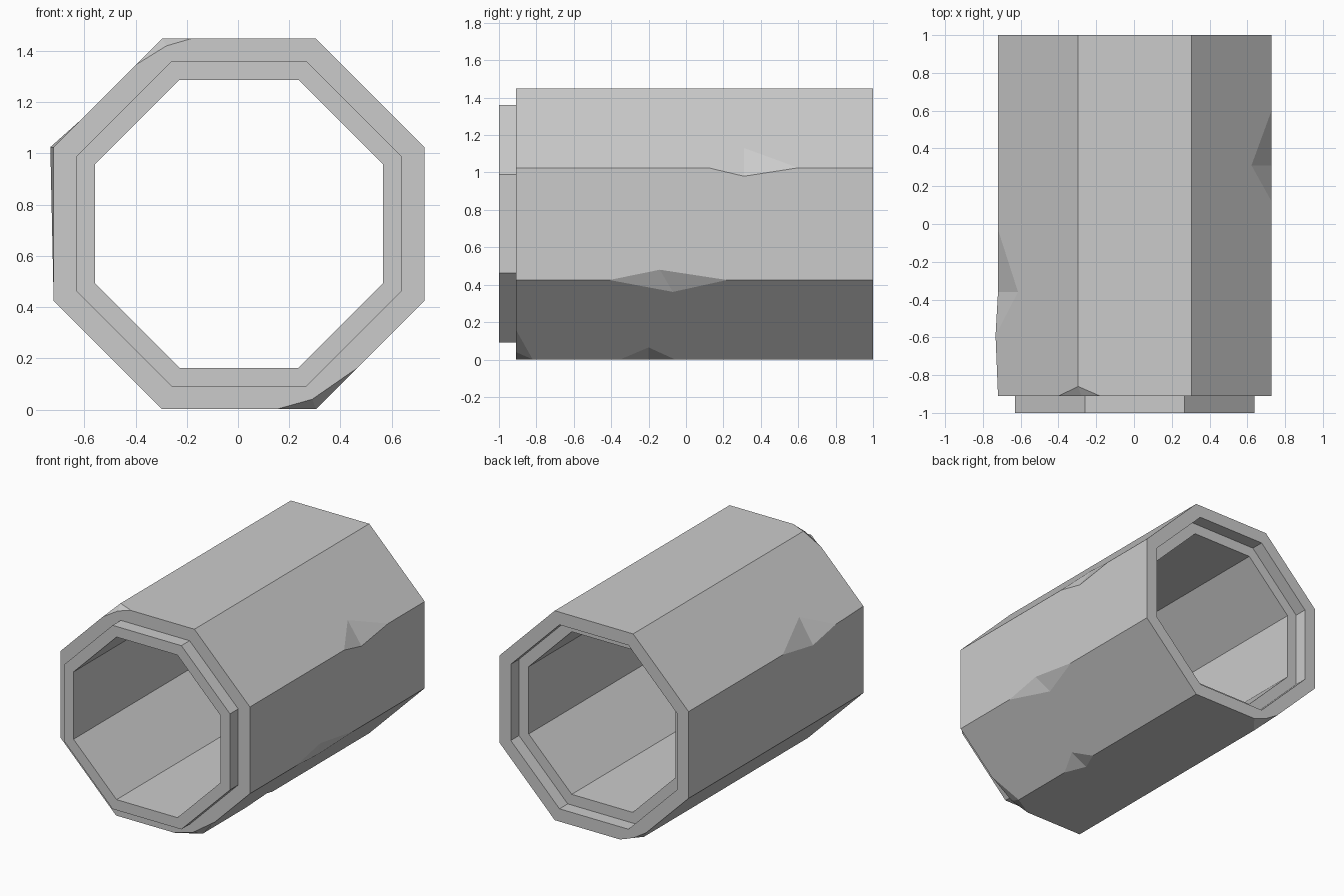
import bpy, bmesh, math
from mathutils import Vector

if "Cube" in bpy.data.objects:
    bpy.data.objects.remove(bpy.data.objects["Cube"])

CX, CZ = 0.004, 0.725          # pipe axis
FRONT, BACK = -0.91, 1.0       # ends of the thick outer body
bm = bmesh.new()
cache = {}


def vert(p):
    """Shared vertex at a position."""
    key = tuple(round(c, 5) for c in p)
    if key not in cache:
        cache[key] = bm.verts.new(p)
    return cache[key]


def face(points):
    bm.faces.new([vert(p) for p in points])


def corner(k, apothem, y):
    a = math.radians(22.5 + 45 * k)
    r = apothem / math.cos(math.radians(22.5))
    return Vector((CX + r * math.cos(a), y, CZ + r * math.sin(a)))


def on_side(k, step, y, d):
    """Point on the side next to long edge k, distance d from it."""
    p, q = corner(k, 0.724, y), corner(k + step, 0.724, y)
    return p + (q - p).normalized() * d


# Chips along the long edges: start y, (y, d) on one side, (y, d) on the other, end y
side_chips = {
    0: (0.12, (0.31, 0.045), (0.31, 0.15), 0.60),
    3: (-0.59, (-0.36, 0.15), (-0.36, 0.06), -0.03),
    6: (-0.35, (-0.20, 0.06), (-0.20, 0.09), -0.06),
    7: (-0.41, (-0.07, 0.09), (-0.14, 0.055), 0.22),
}
# Chips at the end corners: end y, d on each side, y on the edge, middle (x, z)
end_chips = {
    2: (FRONT, 0.115, 0.145, -0.86, (-0.28, 1.42)),
    5: (BACK, 0.14, 0.10, 0.88, (-0.30, 0.04)),
    6: (FRONT, 0.153, 0.225, -0.82, (0.29, 0.04)),
}

prev_path, next_path, front_rim, back_rim = [], [], [], []
for k in range(8):
    rims, pa, pb = {}, [], []
    for end in (FRONT, BACK):
        rims[end] = [corner(k, 0.724, end)]
    ends = {FRONT: ([rims[FRONT][0]],) * 2, BACK: ([rims[BACK][0]],) * 2}
    if k in end_chips:
        y, da, db, ye, (mx, mz) = end_chips[k]
        a, b = on_side(k, -1, y, da), on_side(k, 1, y, db)
        m, e = Vector((mx, y, mz)), corner(k, 0.724, ye)
        rims[y] = [a, m, b]
        ends[y] = ([a, e], [b, e]) if y == FRONT else ([e, a], [e, b])
        face([a, m, e])
        face([m, b, e])
    mid_a, mid_b = [], []
    if k in side_chips:
        y0, sa, sb, y1 = side_chips[k]
        p0, p1 = corner(k, 0.724, y0), corner(k, 0.724, y1)
        if k == 3:
            p0.x -= 0.013      # slight bulge beside this chip
        a, b = on_side(k, -1, *sa), on_side(k, 1, *sb)
        face([p0, a, b])
        face([p1, b, a])
        mid_a, mid_b = [p0, a, p1], [p0, b, p1]
    prev_path.append(ends[FRONT][0] + mid_a + ends[BACK][0])
    next_path.append(ends[FRONT][1] + mid_b + ends[BACK][1])
    front_rim.append(rims[FRONT])
    back_rim.append(rims[BACK])

# Outer sides and the two end rims
for k in range(8):
    n = (k + 1) % 8
    face(next_path[k] + prev_path[n][::-1])
    for rim, apothem, y in ((front_rim, 0.635, FRONT), (back_rim, 0.636, BACK)):
        r0, r1 = rim[k], rim[n]
        face(r0[len(r0) // 2:] + r1[:len(r1) // 2 + 1]
             + [corner(n, apothem, y), corner(k, apothem, y)])

# Front spigot, bore and back socket
rings = [(0.635, FRONT), (0.635, -1.0), (0.562, -1.0),
         (0.562, 0.91), (0.636, 0.91), (0.636, BACK)]
for (ra, ya), (rb, yb) in zip(rings, rings[1:]):
    for k in range(8):
        n = (k + 1) % 8
        face([corner(k, ra, ya), corner(n, ra, ya), corner(n, rb, yb), corner(k, rb, yb)])

bmesh.ops.recalc_face_normals(bm, faces=bm.faces)
mesh = bpy.data.meshes.new("pipe_section")
bm.to_mesh(mesh)
bm.free()
bpy.context.collection.objects.link(bpy.data.objects.new("pipe_section", mesh))
